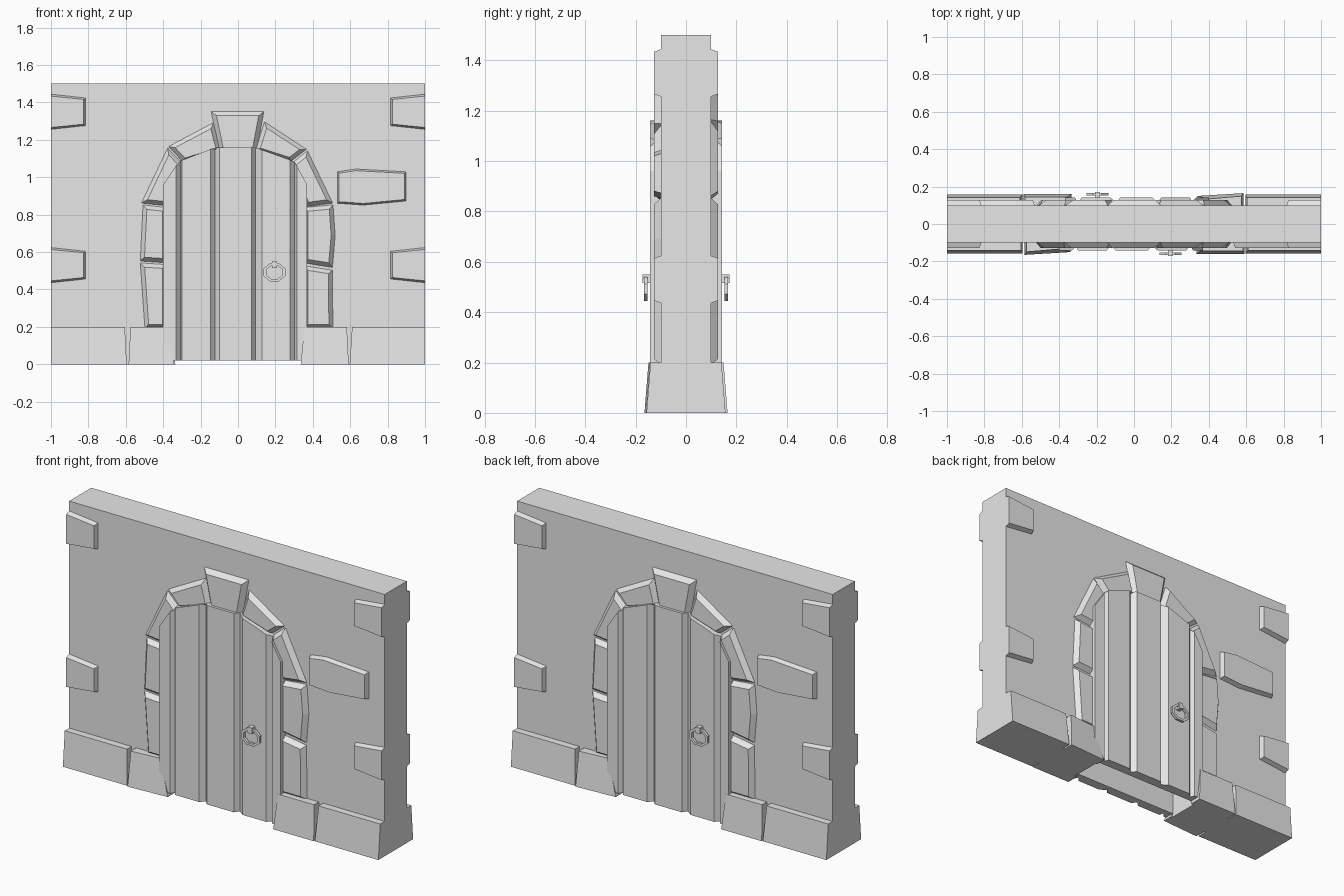
import bpy, bmesh
from math import pi, cos, sin

cube = bpy.data.objects.get("Cube")
if cube:
    bpy.data.objects.remove(cube)

grey = bpy.data.materials.new("stone_grey")
grey.use_nodes = True
grey.diffuse_color = (0.8, 0.8, 0.8, 1)
grey.node_tree.nodes["Principled BSDF"].inputs["Base Color"].default_value = (0.8, 0.8, 0.8, 1)

WALL_Y = -0.1


def finish(name, bm, both_sides=True):
    """Make the object, and its twin turned half round for the back."""
    mesh = bpy.data.meshes.new(name)
    bm.to_mesh(mesh)
    bm.free()
    mesh.materials.append(grey)
    for side in (("front", "back") if both_sides else ("",)):
        ob = bpy.data.objects.new((side + "_" + name).strip("_"), mesh)
        ob.rotation_euler.z = pi if side == "back" else 0
        bpy.context.collection.objects.link(ob)


def prism(name, pts, y0, y1, both_sides=True):
    """Extrude an x-z outline from y0 to y1."""
    bm = bmesh.new()
    face = bm.faces.new([bm.verts.new((x, y0, z)) for x, z in pts])
    ext = bmesh.ops.extrude_face_region(bm, geom=[face], use_keep_orig=True)
    for v in ext["geom"]:
        if isinstance(v, bmesh.types.BMVert):
            v.co.y = y1
    bmesh.ops.recalc_face_normals(bm, faces=bm.faces)
    finish(name, bm, both_sides)


def stone(name, pts, bevel):
    """A raised stone with sloping sides on the wall face."""
    bm = bmesh.new()
    face = bm.faces.new([bm.verts.new((x, WALL_Y + 0.003, z)) for x, z in pts])
    face.normal_update()
    if face.normal.y > 0:
        face.normal_flip()
    bmesh.ops.inset_region(bm, faces=[face], thickness=bevel,
                           use_boundary=True, use_even_offset=True)
    for v in face.verts:
        v.co.y = -0.127
        if abs(v.co.x) > 0.95:      # stay flush with the wall end
            v.co.x = 1 if v.co.x > 0 else -1
    finish(name, bm)


def base_stone(name, bottom, top, y_left, y_right):
    """A footing block that leans back toward its top."""
    bm = bmesh.new()
    rings = []
    for (xl, xr), z, lean in ((bottom, 0, 0), (top, 0.2, 0.016)):
        rings.append([bm.verts.new(c) for c in (
            (xl, y_left + lean, z), (xr, y_right + lean, z),
            (xr, -0.09, z), (xl, -0.09, z))])
    low, high = rings
    bm.faces.new(low)
    bm.faces.new(high)
    for i in range(4):
        j = (i + 1) % 4
        bm.faces.new((low[i], low[j], high[j], high[i]))
    bmesh.ops.recalc_face_normals(bm, faces=bm.faces)
    finish(name, bm)


# Wall with the doorway cut through it
prism("wall", [(-1, 0), (-1, 1.5), (1, 1.5), (1, 0), (0.35, 0), (0.35, 0.95),
               (0.2, 1.08), (-0.2, 1.08), (-0.35, 0.95), (-0.35, 0)],
      -0.1, 0.1, both_sides=False)

# Footing stones
base_stone("left_outer_footing", (-1, -0.595), (-1, -0.605), -0.157, -0.157)
base_stone("left_inner_footing", (-0.585, -0.34), (-0.575, -0.4), -0.165, -0.15)
base_stone("right_inner_footing", (0.335, 0.592), (0.355, 0.582), -0.16, -0.16)
base_stone("right_outer_footing", (0.597, 1), (0.61, 1), -0.157, -0.157)

# Quoin blocks at the wall ends
for level, z in (("lower", 0.53), ("upper", 1.35)):
    for side, s in (("right", -1), ("left", 1)):
        stone(f"{level}_{side}_quoin",
              [(s, z - 0.095), (s * 0.815, z - 0.075),
               (s * 0.815, z + 0.075), (s, z + 0.095)], 0.01)

# Single long stone beside the door
stone("long_stone", [(0.53, 1.03), (0.63, 1.045), (0.9, 1.03),
                     (0.9, 0.872), (0.67, 0.85), (0.53, 0.86)], 0.01)

# Arch stones, from the left foot round to the right foot
arch = [
    [(-0.5, 0.19), (-0.525, 0.545), (-0.38, 0.535), (-0.38, 0.19)],
    [(-0.525, 0.55), (-0.51, 0.855), (-0.38, 0.84), (-0.38, 0.54)],
    [(-0.52, 0.86), (-0.377, 1.16), (-0.29, 1.07), (-0.38, 0.845)],
    [(-0.375, 1.165), (-0.13, 1.295), (-0.09, 1.14), (-0.29, 1.075)],
    [(0.14, 1.3), (0.37, 1.15), (0.28, 1.08), (0.09, 1.14)],
    [(0.372, 1.145), (0.51, 0.86), (0.36, 0.84), (0.285, 1.075)],
    [(0.51, 0.855), (0.522, 0.69), (0.507, 0.515), (0.35, 0.54), (0.35, 0.84)],
    [(0.507, 0.505), (0.51, 0.19), (0.35, 0.19), (0.35, 0.53)],
]
for i, pts in enumerate(arch):
    stone(f"arch_stone_{i + 1}", pts, 0.024)
stone("keystone", [(-0.147, 1.355), (0.142, 1.355), (0.1, 1.13), (-0.1, 1.13)], 0.026)

# Planked door: a folded strip with grooves between the planks
arch_line = [(-0.4, 0.96), (-0.315, 1.085), (-0.12, 1.16),
             (0.09, 1.16), (0.3, 1.085), (0.37, 0.96)]


def door_top(x):
    for (xa, za), (xb, zb) in zip(arch_line, arch_line[1:]):
        if x <= xb:
            return za + (zb - za) * (x - xa) / (xb - xa)
    return arch_line[-1][1]


columns = [(-0.4, -0.142)]
for left, mid, right in ((-0.332, -0.308, -0.3), (-0.147, -0.122, -0.098),
                         (0.073, 0.093, 0.128), (0.278, 0.303, 0.315)):
    columns += [(left, -0.142), (mid, -0.115), (right, -0.142)]
columns.append((0.37, -0.142))
bm = bmesh.new()
front, back = [], []
for x, y in columns:
    for row, depth in ((front, y), (back, -0.085)):
        row.append([bm.verts.new((x, depth, z)) for z in (0.02, door_top(x))])
for i in range(len(columns) - 1):
    a, b, c, d = front[i], front[i + 1], back[i + 1], back[i]
    for p, q in ((a, b), (b, c), (c, d), (d, a)):
        if (p, q) in ((a, b), (c, d)):
            bm.faces.new((p[0], q[0], q[1], p[1]))
    bm.faces.new((a[0], b[0], c[0], d[0]))
    bm.faces.new((a[1], b[1], c[1], d[1]))
for i in (0, -1):
    bm.faces.new((front[i][0], front[i][1], back[i][1], back[i][0]))
bmesh.ops.recalc_face_normals(bm, faces=bm.faces)
finish("planked_door", bm)

# Handle: a post with an eight-sided ring hanging from it
prism("handle_post", [(0.182, 0.515), (0.182, 0.55), (0.208, 0.55), (0.208, 0.515)],
      -0.172, -0.135)
bm = bmesh.new()
rings = []
for k in range(8):
    a = pi / 8 + k * pi / 4
    rings.append([bm.verts.new((0.195 + r * cos(a), y, 0.492 + 0.83 * r * sin(a)))
                  for r, y in ((0.063, -0.167), (0.063, -0.152),
                               (0.046, -0.152), (0.046, -0.167))])
for k in range(8):
    p, q = rings[k], rings[(k + 1) % 8]
    for i in range(4):
        j = (i + 1) % 4
        bm.faces.new((p[i], p[j], q[j], q[i]))
bmesh.ops.recalc_face_normals(bm, faces=bm.faces)
finish("handle_ring", bm)
